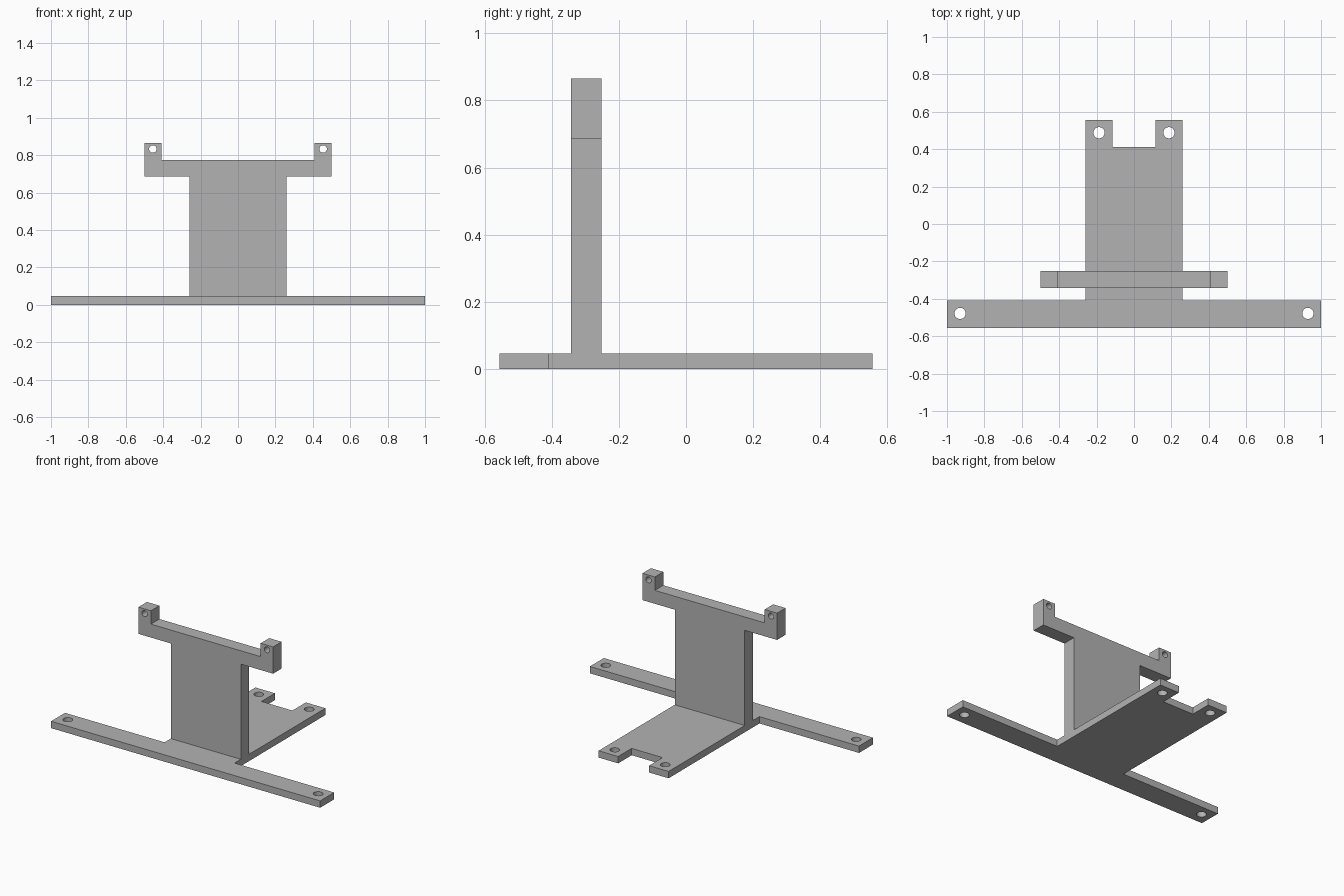
import bpy
import bmesh
from math import cos, sin, tau
from mathutils import Matrix, Vector

cube = bpy.data.objects.get("Cube")
if cube:
    bpy.data.objects.remove(cube)

grey = bpy.data.materials.new("plain grey")
grey.use_nodes = True
colour = (0.45, 0.45, 0.45, 1)
grey.diffuse_color = colour
grey.node_tree.nodes["Principled BSDF"].inputs["Base Color"].default_value = colour


def add_loop(bm, points):
    """Closed loop of edges in the XY plane."""
    verts = [bm.verts.new((x, y, 0)) for x, y in points]
    return [bm.edges.new((v, verts[i - 1])) for i, v in enumerate(verts)]


def plate(name, half, holes, radius, thickness, matrix):
    """Symmetric plate from the +x half of its outline, with mirrored round holes."""
    bm = bmesh.new()
    edges = add_loop(bm, half + [(-x, y) for x, y in reversed(half)])
    for hx, hy in holes:
        for side in (-1, 1):
            ring = [(side * hx + radius * cos(tau * i / 32),
                     hy + radius * sin(tau * i / 32)) for i in range(32)]
            edges += add_loop(bm, ring)
    bmesh.ops.triangle_fill(bm, edges=edges, use_beauty=True, normal=Vector((0, 0, 1)))
    extruded = bmesh.ops.extrude_face_region(bm, geom=bm.faces[:], use_keep_orig=True)
    top = [g for g in extruded["geom"] if isinstance(g, bmesh.types.BMVert)]
    bmesh.ops.translate(bm, verts=top, vec=(0, 0, thickness))
    bmesh.ops.recalc_face_normals(bm, faces=bm.faces[:])
    bm.transform(matrix)
    mesh = bpy.data.meshes.new(name)
    bm.to_mesh(mesh)
    bm.free()
    mesh.materials.append(grey)
    obj = bpy.data.objects.new(name, mesh)
    bpy.context.collection.objects.link(obj)
    bpy.context.view_layer.objects.active = obj
    obj.select_set(True)
    bpy.ops.object.shade_smooth_by_angle()
    obj.select_set(False)


BASE = 0.046

# Base: front crossbar with a tongue running back to a notched end
plate("base_plate",
      [(1, -0.556), (1, -0.408), (0.26, -0.408), (0.26, 0.556),
       (0.115, 0.556), (0.115, 0.413)],
      [(0.93, -0.478), (0.187, 0.488)], 0.03, BASE, Matrix())

# Upright: wall with a wider top bar and two drilled ears
upright = Matrix.Translation((0, -0.252, 0)) @ Matrix.Rotation(tau / 4, 4, "X")
plate("upright_bracket",
      [(0.26, BASE), (0.26, 0.685), (0.5, 0.685), (0.5, 0.865),
       (0.408, 0.865), (0.408, 0.775)],
      [(0.455, 0.833)], 0.02, 0.09, upright)
